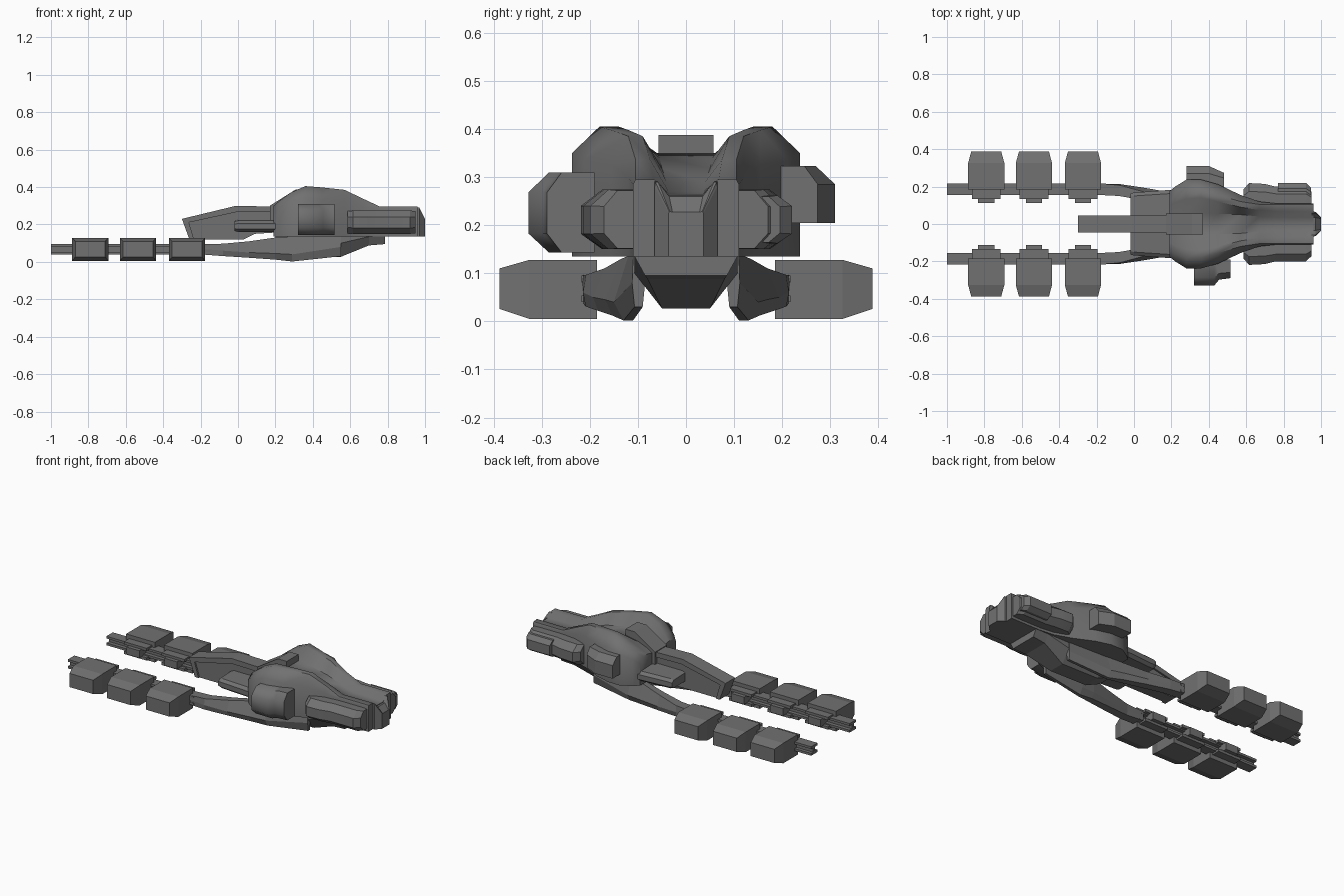
import bpy, bmesh

# Dark grey paint used on every part
paint = bpy.data.materials.new("dark_grey")
paint.diffuse_color = (0.165, 0.165, 0.165, 1)


def loft(name, sections, smooth=0):
    """Skin a list of equal-length 3D rings and cap both ends."""
    bm = bmesh.new()
    rings = [[bm.verts.new(p) for p in s] for s in sections]
    n = len(rings[0])
    for a, b in zip(rings, rings[1:]):
        for i in range(n):
            j = (i + 1) % n
            bm.faces.new((a[i], a[j], b[j], b[i]))
    bm.faces.new(rings[0])
    bm.faces.new(rings[-1])
    bmesh.ops.recalc_face_normals(bm, faces=bm.faces)
    me = bpy.data.meshes.new(name)
    bm.to_mesh(me)
    bm.free()
    me.materials.append(paint)
    ob = bpy.data.objects.new(name, me)
    bpy.context.collection.objects.link(ob)
    if smooth:
        bpy.ops.object.select_all(action='DESELECT')
        ob.select_set(True)
        bpy.context.view_layer.objects.active = ob
        bpy.ops.object.shade_smooth_by_angle(angle=smooth)
    return ob


def along_x(name, stations, side=1, smooth=0):
    """stations: (x, [(y, z), ...])"""
    return loft(name, [[(x, side * y, z) for y, z in s] for x, s in stations], smooth)


def side_plate(name, profile, y0, y1):
    """Extrude an xz profile between two y values."""
    return loft(name, [[(x, y, z) for x, z in profile] for y in (y0, y1)])


def box(name, x0, x1, y0, y1, z0, z1, side=1):
    rect = [(y0, z0), (y1, z0), (y1, z1), (y0, z1)]
    return along_x(name, [(x0, rect), (x1, rect)], side)


def scaled(section, cy, cz, ky, kz):
    return [(cy + (y - cy) * ky, cz + (z - cz) * kz) for y, z in section]


# Main hull: twin ridges with a shallow valley between them
def hull_section(w, zs, ro, ri, zr, vi, zc):
    half = [(vi, zc), (ri, zr), (ro, zr), (w, zs), (w, 0.135)]
    return half + [(-y, z) for y, z in reversed(half)]


along_x("main_hull", [
    (0.19, hull_section(0.175, 0.27, 0.14, 0.10, 0.30, 0.05, 0.29)),
    (0.22, hull_section(0.20, 0.295, 0.16, 0.115, 0.325, 0.055, 0.31)),
    (0.28, hull_section(0.237, 0.325, 0.185, 0.135, 0.37, 0.06, 0.335)),
    (0.36, hull_section(0.237, 0.35, 0.18, 0.14, 0.405, 0.06, 0.35)),
    (0.45, hull_section(0.212, 0.335, 0.155, 0.12, 0.398, 0.055, 0.34)),
    (0.57, hull_section(0.155, 0.325, 0.12, 0.09, 0.385, 0.05, 0.318)),
    (0.67, hull_section(0.12, 0.30, 0.105, 0.075, 0.337, 0.04, 0.29)),
    (0.76, hull_section(0.11, 0.285, 0.105, 0.068, 0.295, 0.036, 0.27)),
    (0.96, hull_section(0.11, 0.285, 0.105, 0.066, 0.295, 0.035, 0.265)),
], smooth=0.85)

# Nose cap
along_x("nose_cap", [
    (0.95, hull_section(0.067, 0.285, 0.066, 0.06, 0.292, 0.035, 0.263)),
    (0.97, hull_section(0.065, 0.28, 0.064, 0.058, 0.290, 0.035, 0.26)),
    (1.00, hull_section(0.036, 0.225, 0.035, 0.034, 0.229, 0.028, 0.227)),
])

# Dorsal block behind the valley
side_plate("dorsal_block", [(0.17, 0.22), (0.17, 0.30), (0.21, 0.325), (0.31, 0.388),
                            (0.37, 0.388), (0.37, 0.22)], -0.057, 0.057)

# Tail boom: roof band, recessed body and end frame
side_plate("tail_roof", [(-0.30, 0.23), (-0.01, 0.30), (0.20, 0.295), (0.20, 0.265),
                         (0.0, 0.268), (-0.29, 0.205)], -0.046, 0.046)
side_plate("tail_body", [(-0.285, 0.21), (0.0, 0.28), (0.22, 0.28), (0.22, 0.158),
                         (0.09, 0.15), (0.03, 0.12), (-0.25, 0.12)], -0.036, 0.036)
side_plate("tail_end_frame", [(-0.30, 0.23), (-0.26, 0.12), (-0.235, 0.12),
                              (-0.27, 0.235)], -0.046, 0.046)

# Chin keel
along_x("chin_keel", [(x, [(w, 0.136), (w, 0.1 + 0.035 * (b > 0.08)), (k, b),
                           (-k, b), (-w, 0.1 + 0.035 * (b > 0.08)), (-w, 0.136)])
                      for x, w, k, b in ((0.20, 0.09, 0.05, 0.075), (0.30, 0.107, 0.05, 0.03),
                                         (0.55, 0.107, 0.05, 0.027), (0.70, 0.107, 0.08, 0.088),
                                         (0.785, 0.107, 0.085, 0.095))])

# Large side pod on the near flank, drawn in towards its front
pod = [(0.19, 0.31), (0.285, 0.31), (0.328, 0.268), (0.328, 0.183), (0.285, 0.143), (0.19, 0.143)]
along_x("near_flank_pod", [(0.32, pod), (0.43, pod), (0.455, scaled(pod, 0.19, 0.226, 0.78, 1)),
                           (0.515, scaled(pod, 0.19, 0.226, 0.72, 1))], -1, smooth=0.9)
# Smaller pod on the far flank
pod = [(0.19, 0.323), (0.27, 0.323), (0.31, 0.285), (0.31, 0.205), (0.19, 0.205)]
along_x("far_flank_pod", [(0.28, pod), (0.40, pod), (0.48, scaled(pod, 0.19, 0.26, 0.7, 1))])

for side, label in ((1, "far"), (-1, "near")):
    # Forward pods beside the nose
    p = [(0.09, 0.274), (0.165, 0.274), (0.205, 0.24), (0.205, 0.182), (0.165, 0.15), (0.09, 0.15)]
    along_x(label + "_nose_pod", [
        (0.585, scaled(p, 0.09, 0.212, 0.82, 0.95)), (0.615, scaled(p, 0.09, 0.212, 1.12, 1)),
        (0.70, scaled(p, 0.09, 0.212, 1.08, 1)), (0.76, scaled(p, 0.09, 0.212, 0.95, 1)),
        (0.92, scaled(p, 0.09, 0.212, 0.95, 1)), (0.95, scaled(p, 0.09, 0.212, 0.7, 0.97))],
        side, smooth=0.4)

    # Rear engine slab
    s = [(0.03, 0.225), (0.15, 0.22), (0.168, 0.205), (0.168, 0.175), (0.15, 0.16), (0.03, 0.16)]
    along_x(label + "_rear_slab", [(-0.02, scaled(s, 0.03, 0.19, 0.97, 0.8)), (0.0, s),
                                   (0.22, scaled(s, 0.03, 0.19, 1.12, 1))], side)

    # Swept arm linking hull and cargo rail
    along_x(label + "_arm", [
        (x, [(a, z1), (t, z1), (b, zm), (b - d, z0), (a + d, z0), (a, zm)])
        for x, a, t, b, d, z0, zm, z1 in (
            (-0.20, 0.156, 0.216, 0.216, 0, 0.04, 0.07, 0.096),
            (-0.08, 0.15, 0.208, 0.214, 0.005, 0.031, 0.06, 0.097),
            (0.06, 0.125, 0.17, 0.193, 0.01, 0.022, 0.05, 0.11),
            (0.20, 0.10, 0.135, 0.168, 0.015, 0.012, 0.045, 0.13),
            (0.29, 0.09, 0.12, 0.15, 0.02, 0.002, 0.04, 0.136),
            (0.55, 0.085, 0.11, 0.112, 0.005, 0.03, 0.08, 0.136))], side)

    # Cargo rail: I-beam
    rail = [(0.155, 0.04), (0.217, 0.04), (0.217, 0.054), (0.197, 0.054), (0.197, 0.081),
            (0.217, 0.081), (0.217, 0.095), (0.155, 0.095), (0.155, 0.081), (0.178, 0.081),
            (0.178, 0.054), (0.155, 0.054)]
    along_x(label + "_rail", [(-1.0, rail), (-0.15, rail)], side)

    # Containers with clamps
    for i, cx in enumerate((-0.79, -0.535, -0.273)):
        loft(f"{label}_container_{i}", [
            [(cx - h, side * y, z0), (cx + h, side * y, z0), (cx + h, side * y, z1), (cx - h, side * y, z1)]
            for y, h, z0, z1 in ((0.185, 0.097, 0.005, 0.128), (0.325, 0.097, 0.005, 0.128),
                                 (0.388, 0.08, 0.026, 0.11))])
        box(f"{label}_clamp_plate_{i}", cx - 0.077, cx + 0.077, 0.135, 0.19, 0.088, 0.105, side)
        box(f"{label}_clamp_foot_{i}", cx - 0.077, cx + 0.077, 0.135, 0.19, 0.03, 0.047, side)
        box(f"{label}_clamp_lug_{i}", cx - 0.043, cx + 0.043, 0.112, 0.18, 0.045, 0.09, side)

# Extra fairing on the far nose pod
far = [(0.12, 0.262), (0.19, 0.262), (0.22, 0.24), (0.22, 0.182), (0.19, 0.162), (0.12, 0.162)]
along_x("far_nose_fairing", [(0.77, far), (0.92, far), (0.945, scaled(far, 0.12, 0.212, 0.75, 0.95))])
